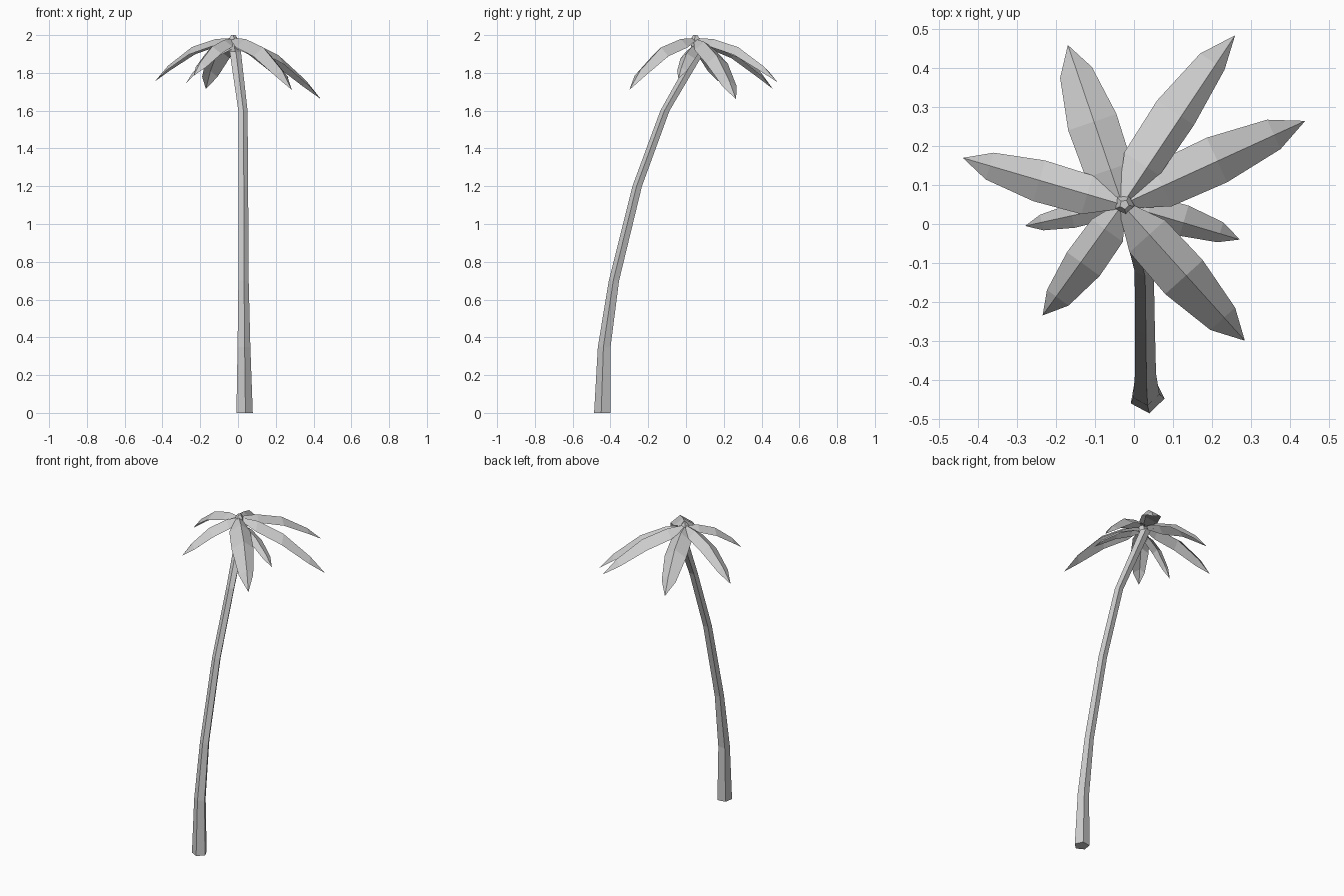
import bpy
from math import cos, sin, radians
from mathutils import Vector

if "Cube" in bpy.data.objects:
    bpy.data.objects.remove(bpy.data.objects["Cube"])


def make_object(name, verts, faces):
    mesh = bpy.data.meshes.new(name)
    mesh.from_pydata(verts, [], faces)
    mesh.update()
    obj = bpy.data.objects.new(name, mesh)
    bpy.context.collection.objects.link(obj)
    return obj


def loft(name, rings, sides, turn):
    """Closed tube through horizontal rings given as (x, y, z, radius)."""
    verts = []
    for x, y, z, r in rings:
        for i in range(sides):
            a = radians(turn + 360 * i / sides)
            verts.append((x + r * cos(a), y + r * sin(a), z))
    faces = [list(range(sides))[::-1]]
    for k in range(len(rings) - 1):
        for i in range(sides):
            j = (i + 1) % sides
            faces.append((k * sides + i, k * sides + j,
                          (k + 1) * sides + j, (k + 1) * sides + i))
    faces.append([(len(rings) - 1) * sides + i for i in range(sides)])
    return make_object(name, verts, faces)


def frond(name, base, tip, left, right, arch):
    """Arching leaf folded along a raised midrib."""
    base, tip = Vector(base), Vector(tip)
    flat = Vector((tip.x - base.x, tip.y - base.y, 0)).normalized()
    side = Vector((-flat.y, flat.x, 0))
    fold = .36 * (left + right)
    verts, faces = [], []
    for t, w in [(0, .2), (.22, .95), (.52, 1), (.83, .66)]:
        rib = base.lerp(tip, t)
        rib.z = base.z + (tip.z - base.z) * t ** arch
        drop = Vector((0, 0, -fold * w))
        verts += [rib + side * left * w + drop, rib, rib - side * right * w + drop]
    verts.append(tip)
    for k in range(0, 9, 3):
        for c in (k, k + 1):
            faces.append((c, c + 1, c + 4, c + 3))
    faces += [(9, 10, 12), (10, 11, 12)]
    return make_object(name, [tuple(v) for v in verts], [f[::-1] for f in faces])


# Leaning five-sided trunk
loft("trunk", [(.033, -.441, 0, .046), (.030, -.431, .35, .036),
               (.028, -.380, .70, .029), (.027, -.257, 1.20, .027),
               (.025, -.110, 1.60, .026), (-.018, .080, 1.93, .032)], 5, 62)

# Bud where the fronds meet
loft("crown_bud", [(-.02, .06, 1.91, .03), (-.025, .05, 1.98, .025),
                   (-.025, .05, 2.0, .012)], 5, 62)

# Fronds: tip, left half width, right half width, starting height, arch
fronds = [((-.17, .46, 1.715), .070, .061, 1.98, 2.4),
          ((.26, .485, 1.75), .074, .040, 1.985, 2.4),
          ((.44, .265, 1.66), .066, .060, 1.98, 2.0),
          ((.272, -.04, 1.77), .046, .035, 1.945, 2.2),
          ((.285, -.30, 1.71), .058, .072, 1.985, 2.6),
          ((-.235, -.235, 1.785), .060, .044, 1.98, 2.4),
          ((-.44, .17, 1.755), .056, .053, 1.985, 2.4),
          ((-.28, -.005, 1.74), .032, .030, 1.93, 2.2)]
for n, (tip, left, right, z, arch) in enumerate(fronds, 1):
    frond(f"frond_{n}", (-.03, .05, z), tip, left, right, arch)
